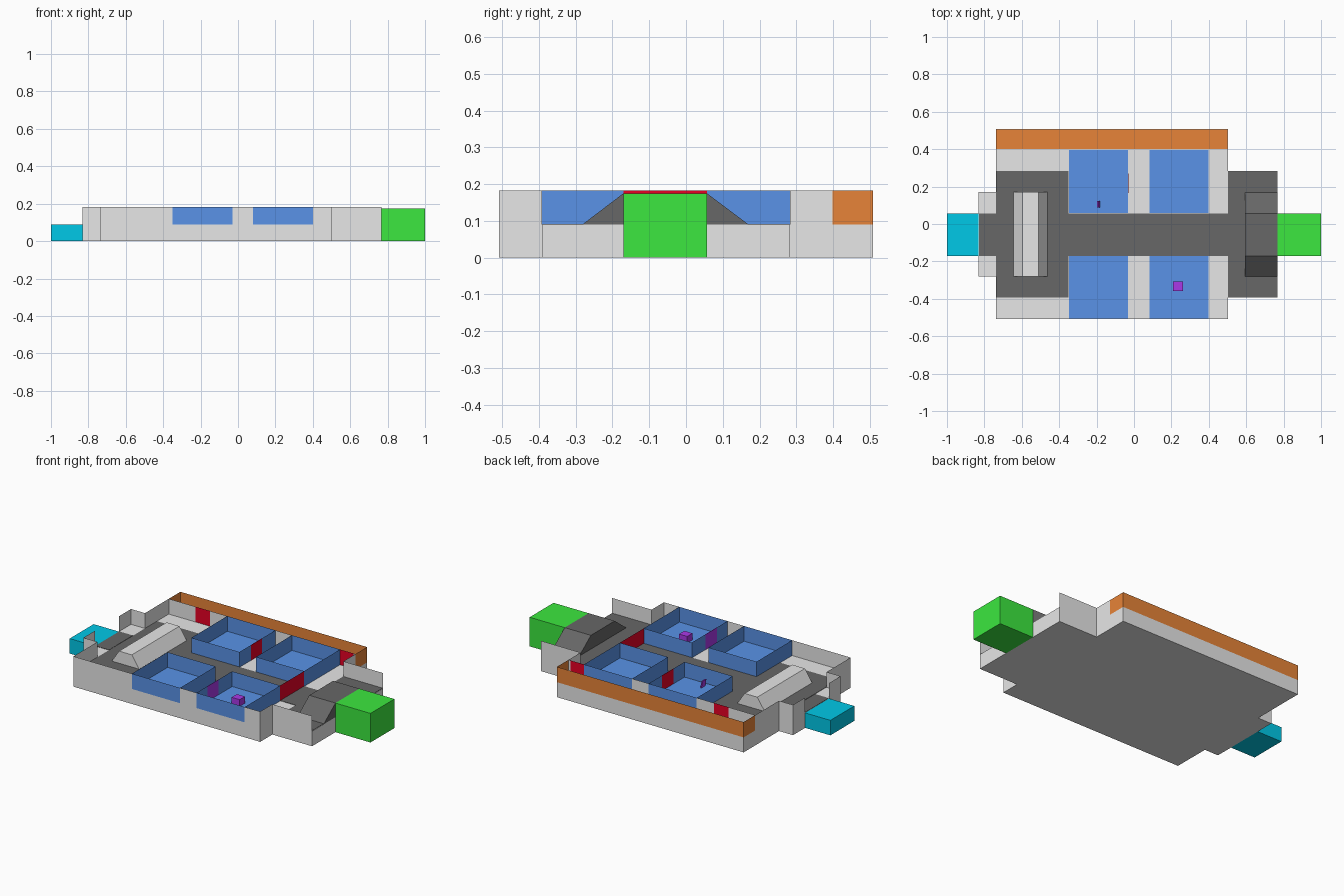
import bpy
import bmesh

if "Cube" in bpy.data.objects:
    bpy.data.objects.remove(bpy.data.objects["Cube"], do_unlink=True)

FLOOR, TOP = 0.09, 0.182      # slab top and wall top
HALL = (-0.17, 0.057)         # y span of the corridor
WEST, EAST = -0.739, 0.503    # x span of the main building
FRONT, BACK = -0.508, 0.508   # y span of the main building
STRIP = 0.398                 # front edge of the back strip
SOUTH, NORTH = -0.392, 0.283  # y span of the end halls


def material(name, r, g, b):
    mat = bpy.data.materials.new(name)
    mat.use_nodes = True
    mat.diffuse_color = (r, g, b, 1)
    mat.node_tree.nodes["Principled BSDF"].inputs["Base Color"].default_value = (r, g, b, 1)
    return mat


grey = material("light grey", 0.8, 0.8, 0.8)
dark = material("dark grey", 0.135, 0.135, 0.135)
blue = material("room blue", 0.1, 0.29, 0.8)
green = material("bright green", 0.045, 0.8, 0.05)
cyan = material("cyan", 0.0, 0.58, 0.8)
orange = material("orange", 0.8, 0.23, 0.04)
red = material("door red", 0.8, 0.0, 0.018)
purple = material("purple", 0.4, 0.04, 0.8)


def finish(name, bm, mat):
    mesh = bpy.data.meshes.new(name)
    bm.to_mesh(mesh)
    bm.free()
    mesh.materials.append(mat)
    obj = bpy.data.objects.new(name, mesh)
    bpy.context.collection.objects.link(obj)


def prism(name, points, offset, mat):
    """Closed solid: a flat outline swept along an offset."""
    bm = bmesh.new()
    face = bm.faces.new([bm.verts.new(p) for p in points])
    new = bmesh.ops.extrude_face_region(bm, geom=[face], use_keep_orig=True)["geom"]
    bmesh.ops.translate(bm, vec=offset, verts=[v for v in new if isinstance(v, bmesh.types.BMVert)])
    bmesh.ops.recalc_face_normals(bm, faces=bm.faces)
    finish(name, bm, mat)


def box(name, xs, ys, zs, mat):
    (x0, x1), (y0, y1), (z0, z1) = xs, ys, zs
    base = [(x0, y0, z0), (x1, y0, z0), (x1, y1, z0), (x0, y1, z0)]
    prism(name, base, (0, 0, z1 - z0), mat)


def wall(name, path, mat):
    """Thin upright sheet following a plan path."""
    bm = bmesh.new()
    cols = [[bm.verts.new((x, y, z)) for z in (FLOOR, TOP)] for x, y in path]
    for a, b in zip(cols, cols[1:]):
        bm.faces.new((a[0], b[0], b[1], a[1]))
    finish(name, bm, mat)


def plate(name, xs, ys, mat):
    box(name, xs, ys, (FLOOR, FLOOR + 0.002), mat)


def room_door(name, x, ys, mat):
    """Very thin door plate showing on both sides of a room wall."""
    box(name, (x - 0.001, x + 0.001), ys, (FLOOR, TOP), mat)


# Base slab
outline = [(-0.832, -0.28), (WEST, -0.28), (WEST, FRONT), (EAST, FRONT),
           (EAST, SOUTH), (0.767, SOUTH), (0.767, NORTH), (EAST, NORTH),
           (EAST, BACK), (WEST, BACK), (WEST, 0.172), (-0.832, 0.172)]
prism("base_slab", [(x, y, 0) for x, y in outline], (0, 0, FLOOR), grey)

# Floor plates
plate("west_entry_floor", (-0.83, WEST), HALL, dark)
plate("west_hall_floor", (WEST + 0.002, -0.35), (SOUTH, NORTH), dark)
plate("corridor_floor", (-0.35, EAST), HALL, dark)
plate("east_hall_floor", (EAST, 0.765), (SOUTH + 0.002, NORTH - 0.002), dark)
plate("back_strip_floor", (WEST + 0.002, EAST - 0.002), (STRIP + 0.002, BACK - 0.002), orange)

# Four rooms: floor and four walls each
for side, (x0, x1) in (("west", (-0.35, -0.03)), ("east", (0.08, 0.4))):
    for end, (y0, y1) in (("front", (FRONT, HALL[0])), ("back", (HALL[1], STRIP))):
        name = f"{end}_{side}_room"
        plate(name + "_floor", (x0 + 0.002, x1 - 0.002), (y0 + 0.002, y1 - 0.002), blue)
        wall(name + "_walls", [(x0, y0), (x1, y0), (x1, y1), (x0, y1), (x0, y0)], blue)

# Outer grey walls
wall("front_west_wall", [(-0.832, HALL[0]), (-0.832, -0.28), (WEST, -0.28),
                         (WEST, FRONT), (-0.35, FRONT)], grey)
wall("front_east_wall", [(0.4, FRONT), (EAST, FRONT), (EAST, SOUTH), (0.767, SOUTH)], grey)
wall("back_east_wall", [(0.767, NORTH), (EAST, NORTH), (EAST, STRIP), (0.49, STRIP)], grey)
wall("back_west_wall", [(-0.56, STRIP), (WEST, STRIP), (WEST, 0.172),
                        (-0.832, 0.172), (-0.832, HALL[1])], grey)
wall("back_inner_wall", [(-0.465, STRIP), (-0.35, STRIP)], grey)
for end, y in (("front", FRONT), ("back", STRIP)):
    wall(end + "_gap_wall", [(-0.03, y), (0.08, y)], grey)

# Orange strip walls at the back
wall("back_strip_wall", [(WEST, STRIP), (WEST, BACK), (EAST, BACK), (EAST, STRIP)], orange)

# Doors
wall("corridor_door", [(0.4, y) for y in HALL], red)
wall("back_west_door", [(-0.56, STRIP), (-0.465, STRIP)], red)
wall("back_east_door", [(0.4, STRIP), (0.49, STRIP)], red)
room_door("back_room_door", -0.03, (0.165, 0.27), red)
room_door("front_room_door", 0.08, (-0.405, -0.3), purple)

# End blocks
box("west_block", (-1, -0.832), HALL, (0, FLOOR), cyan)
box("east_block", (0.767, 1), HALL, (0, 0.175), green)

# Flat-topped ridge in the west hall and raised ramp in the east hall
prism("west_ridge", [(-0.645, -0.28, FLOOR), (-0.46, -0.28, FLOOR),
                     (-0.51, -0.28, 0.165), (-0.595, -0.28, 0.165)], (0, 0.452, 0), grey)
prism("east_ramp", [(0.593, -0.282, FLOOR), (0.593, HALL[0], 0.175),
                    (0.593, HALL[1], 0.175), (0.593, 0.17, FLOOR)], (0.174, 0, 0), dark)

# Small items in the rooms
box("room_crate", (0.208, 0.262), (-0.358, -0.308), (FLOOR, 0.132), purple)
prism("room_lever", [(-0.188, 0.087, FLOOR), (-0.181, 0.087, FLOOR),
                     (-0.19, 0.087, 0.135), (-0.197, 0.087, 0.135)], (0, 0.036, 0), purple)
